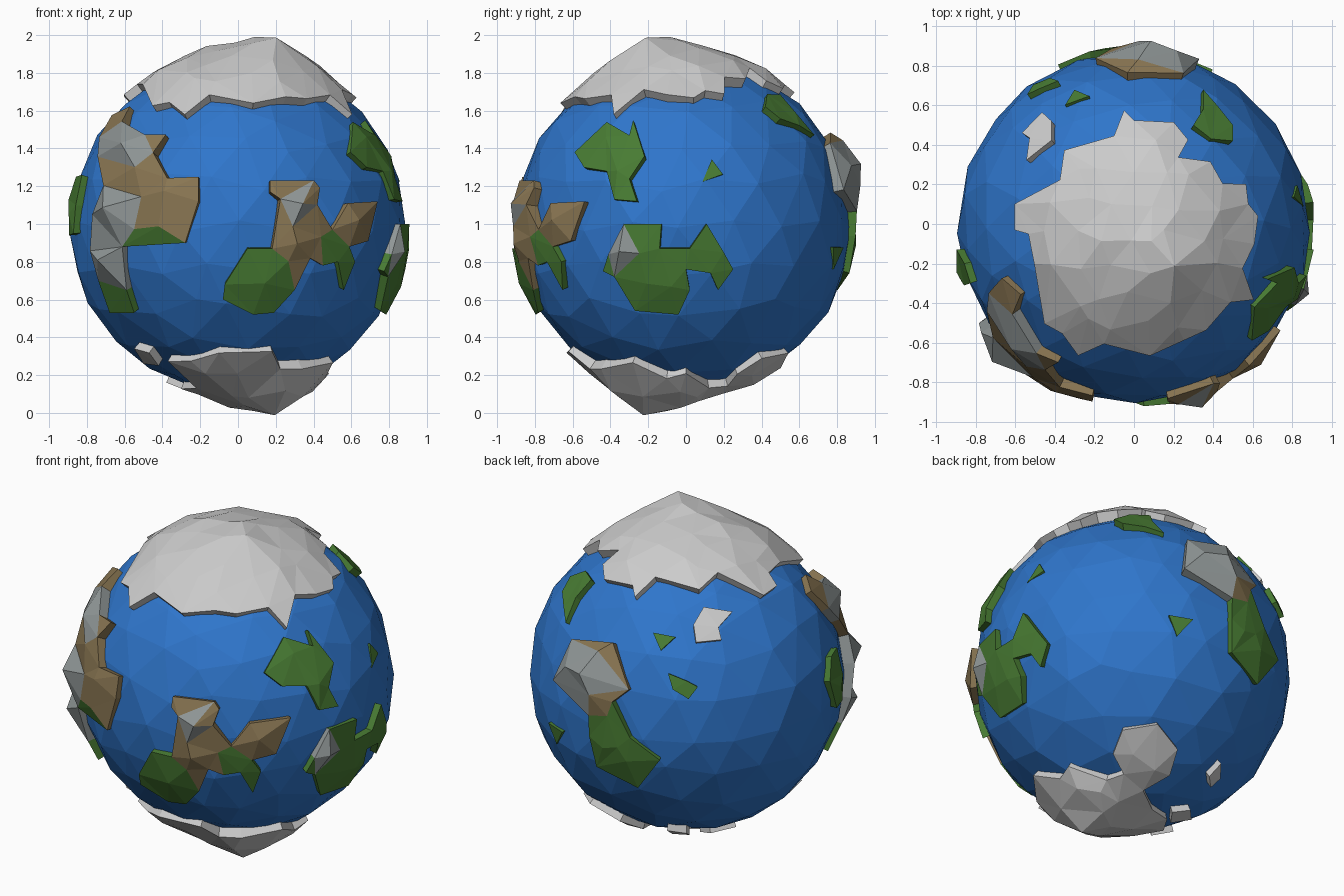
import bpy, bmesh, random
from math import sin, cos, radians, sqrt
from mathutils import Vector
from mathutils.geometry import delaunay_2d_cdt, intersect_point_line

if "Cube" in bpy.data.objects:
    bpy.data.objects.remove(bpy.data.objects["Cube"])

random.seed(4)
CENTRE = Vector((0, -0.015, 0.99))
SEA, SHORE, ROOT = 0.888, 0.915, 0.83


def material(name, rgb):
    m = bpy.data.materials.new(name)
    m.diffuse_color = (*rgb, 1)
    m.use_nodes = True
    m.node_tree.nodes["Principled BSDF"].inputs["Base Color"].default_value = m.diffuse_color
    return m


BLUE = material("water", (0.028, 0.18, 0.60))
LAND = [material("grass", (0.065, 0.20, 0.033)),
        material("earth", (0.25, 0.18, 0.085)),
        material("rock", (0.28, 0.31, 0.31))]


def add_object(name, bm, mats):
    me = bpy.data.meshes.new(name)
    bm.to_mesh(me)
    bm.free()
    for m in mats:
        me.materials.append(m)
    ob = bpy.data.objects.new(name, me)
    bpy.context.collection.objects.link(ob)


def projector(turn, tilt):
    """Maps flat outline coordinates seen from a direction onto the globe."""
    t, e = radians(turn), radians(tilt)
    d = Vector((sin(t), -cos(t), 0))
    right = Vector((cos(t), sin(t), 0))
    up = Vector((0, 0, cos(e))) - d * sin(e)
    f = d * cos(e) + Vector((0, 0, sin(e)))

    def to_dir(a, b):
        q = Vector((0, 0, 0 if tilt == 0 else 1)) + right * a + up * b - CENTRE
        q -= f * q.dot(f)
        return (q + f * sqrt(max(0.002, SHORE ** 2 - q.length_squared))).normalized()
    return to_dir


def patch(name, view, outline, peaks=(), mats=LAND, shore=SHORE, step=0.15):
    """Raised land patch; peaks are (a, b, height, earth radius, rock radius)."""
    to_dir = projector(*view)
    pts = [Vector(p) for p in outline]
    n = len(pts)
    if sum(pts[i - 1].cross(pts[i]) for i in range(n)) < 0:
        pts.reverse()
    segs = [(pts[i - 1], pts[i]) for i in range(n)]

    def shore_gap(p):
        best = 9
        for s, e in segs:
            k = min(1, max(0, intersect_point_line(p, s, e)[1]))
            best = min(best, (s.lerp(e, k) - p).length)
        return best

    inner = [Vector(p[:2]) for p in peaks]
    lo = [min(p[i] for p in pts) for i in (0, 1)]
    hi = [max(p[i] for p in pts) for i in (0, 1)]
    for i in range(int((hi[0] - lo[0]) / step) + 1):
        for j in range(int((hi[1] - lo[1]) / step) + 1):
            p = Vector((lo[0] + (i + 0.5 * (j % 2)) * step, lo[1] + j * step))
            p += Vector((random.uniform(-.3, .3), random.uniform(-.3, .3))) * step
            if shore_gap(p) > 0.055 and all((p - q).length > 0.07 for q in inner):
                inner.append(p)
    verts, _, faces, *_ = delaunay_2d_cdt(pts + inner, [], [list(range(n))], 1, 1e-5)

    bm = bmesh.new()
    bv = []
    for v in verts:
        r = shore
        for a, b, h, wide, _ in peaks:
            r += h * max(0, 1 - (v - Vector((a, b))).length / wide)
        if shore_gap(v) > 0.02:
            r += random.uniform(0.0, 0.02)
        bv.append(bm.verts.new(CENTRE + to_dir(*v) * r))
    for f in faces:
        face = bm.faces.new([bv[i] for i in f])
        mid = sum((verts[i] for i in f), Vector((0, 0))) / len(f)
        if mats:
            for a, b, _, wide, core in peaks:
                dist = (mid - Vector((a, b))).length
                face.material_index = max(face.material_index, (dist < wide) + (dist < core))
    bmesh.ops.delete(bm, geom=[v for v in bm.verts if not v.link_faces], context='VERTS')
    bmesh.ops.recalc_face_normals(bm, faces=bm.faces)
    # cliff wall down into the sea
    rim = [e for e in bm.edges if e.is_boundary]
    out = bmesh.ops.extrude_edge_only(bm, edges=rim)["geom"]
    for v in out:
        if isinstance(v, bmesh.types.BMVert):
            v.co = CENTRE + (v.co - CENTRE).normalized() * ROOT
    bmesh.ops.recalc_face_normals(bm, faces=bm.faces)
    top = max(bm.faces, key=lambda f: (f.calc_center_median() - CENTRE).length)
    if top.normal.dot(top.calc_center_median() - CENTRE) < 0:
        bmesh.ops.reverse_faces(bm, faces=bm.faces)
    add_object(name, bm, mats)


FRONT, RIGHT, LEFT, TOP, BOTTOM, BACK = (0, 0), (90, 0), (-90, 0), (0, 90), (0, -90), (-150, 25)

# ocean ball with uneven facets
bm = bmesh.new()
bmesh.ops.create_icosphere(bm, subdivisions=3, radius=SEA)
for v in bm.verts:
    j = Vector([random.uniform(-0.04, 0.04) for _ in range(3)])
    v.co = CENTRE + (v.co + j).normalized() * (SEA + random.uniform(-0.005, 0.008))
add_object("ocean", bm, [BLUE])

# front continents
patch("front_left_continent", FRONT,
      [(-.57, 1.62), (-.60, 1.53), (-.48, 1.46), (-.38, 1.47), (-.44, 1.37), (-.37, 1.24),
       (-.21, 1.25), (-.21, 1.12), (-.28, .90), (-.61, .88), (-.59, .65), (-.55, .53),
       (-.68, .53), (-.74, .70), (-.77, .86), (-.75, 1.05), (-.70, 1.2), (-.73, 1.35),
       (-.72, 1.45), (-.66, 1.57)],
      [(-.58, 1.40, .05, .24, .14), (-.66, 1.08, .06, .17, .14), (-.70, .82, .05, .12, .12),
       (-.38, 1.17, .02, .19, 0)])
patch("front_right_continent", FRONT,
      [(.17, 1.23), (.40, 1.23), (.43, 1.19), (.41, 1.1), (.50, .97), (.58, 1.11), (.74, 1.12),
       (.69, .91), (.59, .88), (.62, .8), (.56, .65), (.53, .8), (.45, .78), (.38, .82),
       (.30, .65), (.19, .53), (.08, .52), (-.08, .60), (-.07, .68), (.05, .87), (.18, .87),
       (.22, 1.13), (.17, 1.17)],
      [(.32, 1.10, .05, .17, .07), (.30, .9, .03, .15, 0), (.62, 1.02, .02, .13, 0)])

# right side islands
patch("right_lower_island", RIGHT,
      [(-.33, 1.0), (-.13, 1.0), (-.14, .87), (.02, .87), (.11, 1.0), (.2, .85), (.25, .76),
       (.17, .65), (.13, .74), (0, .76), (.02, .65), (-.04, .52), (-.27, .54), (-.38, .72),
       (-.44, .75), (-.41, .84)], [(-.34, .86, .03, .08, .08)])
patch("right_upper_island", RIGHT,
      [(-.59, 1.38), (-.42, 1.54), (-.3, 1.47), (-.28, 1.55), (-.22, 1.36), (-.3, 1.24),
       (-.26, 1.12), (-.38, 1.13), (-.42, 1.28), (-.54, 1.3)])
patch("right_islet", RIGHT, [(.14, 1.35), (.20, 1.27), (.09, 1.23)], shore=.895)
patch("back_right_island", TOP,
      [(.35, .68), (.42, .60), (.50, .5), (.5, .42), (.39, .43), (.30, .5), (.35, .58)])

# left side island
patch("left_island", LEFT, [(.13, 1.13), (.2, 1.25), (.3, 1.26), (.31, 1.1), (.29, .95), (.2, .94)])

# back continent with its mountain, and islets
patch("back_continent", BACK,
      [(-.59, .16), (-.35, .15), (-.25, -.11), (-.34, -.18), (-.24, -.38), (-.07, -.50),
       (-.2, -.66), (-.44, -.55), (-.48, -.38), (-.48, -.26), (-.69, -.07)],
      [(-.49, -.03, .075, .26, .15)], step=.13)
patch("back_islet_upper", BACK, [(-.13, .22), (0, .2), (-.08, .12)], shore=.897)
patch("back_islet_middle", BACK, [(-.03, -.01), (.08, -.05), (.14, -.08), (.09, -.15), (0, -.1)])
patch("back_islet_lower", BACK, [(-.75, -.32), (-.66, -.37), (-.70, -.44)], shore=.897)

# polar ice
patch("north_ice_cap", TOP,
      [(-.05, .57), (0, .52), (.2, .51), (.27, .42), (.22, .33), (.38, .31), (.44, .2), (.56, .2),
       (.57, .1), (.62, .04), (.6, -.1), (.54, -.22), (.6, -.38), (.48, -.39), (.36, -.53),
       (.25, -.58), (.08, -.66), (-.15, -.6), (-.28, -.66), (-.36, -.55), (-.45, -.5),
       (-.5, -.2), (-.53, -.05), (-.6, -.03), (-.6, .1), (-.37, .22), (-.35, .37), (-.1, .44)],
      [(.18, -.19, .075, .22, 0), (.08, -.08, .045, .6, 0)], mats=[], shore=.922)
patch("south_ice_cap", BOTTOM,
      [(-.37, .45), (-.25, .53), (-.1, .63), (.18, .62), (.22, .5), (.33, .44), (.5, .28),
       (.45, .1), (.48, 0), (.3, -.12), (.26, -.22), (.38, -.27), (.42, -.40), (.28, -.54),
       (.1, -.5), (.04, -.36), (.1, -.2), (-.05, -.1), (-.2, -.05), (-.3, .1), (-.22, .25)],
      [(.17, .2, .105, .35, 0)], mats=[], shore=.918)
patch("south_ice_floe_front", BOTTOM, [(-.55, .35), (-.47, .42), (-.42, .35), (-.5, .25)], mats=[])
patch("south_ice_floe_back", BOTTOM, [(-.29, -.41), (-.22, -.5), (-.2, -.42), (-.27, -.35)], mats=[])
patch("south_ice_floe_middle", BOTTOM, [(-.38, -.05), (-.28, -.16), (-.18, -.12), (-.26, -.01)], mats=[])
patch("north_ice_floe", BACK,
      [(.15, .37), (.31, .35), (.24, .26), (.26, .19), (.12, .17), (.1, .27)], mats=[])
